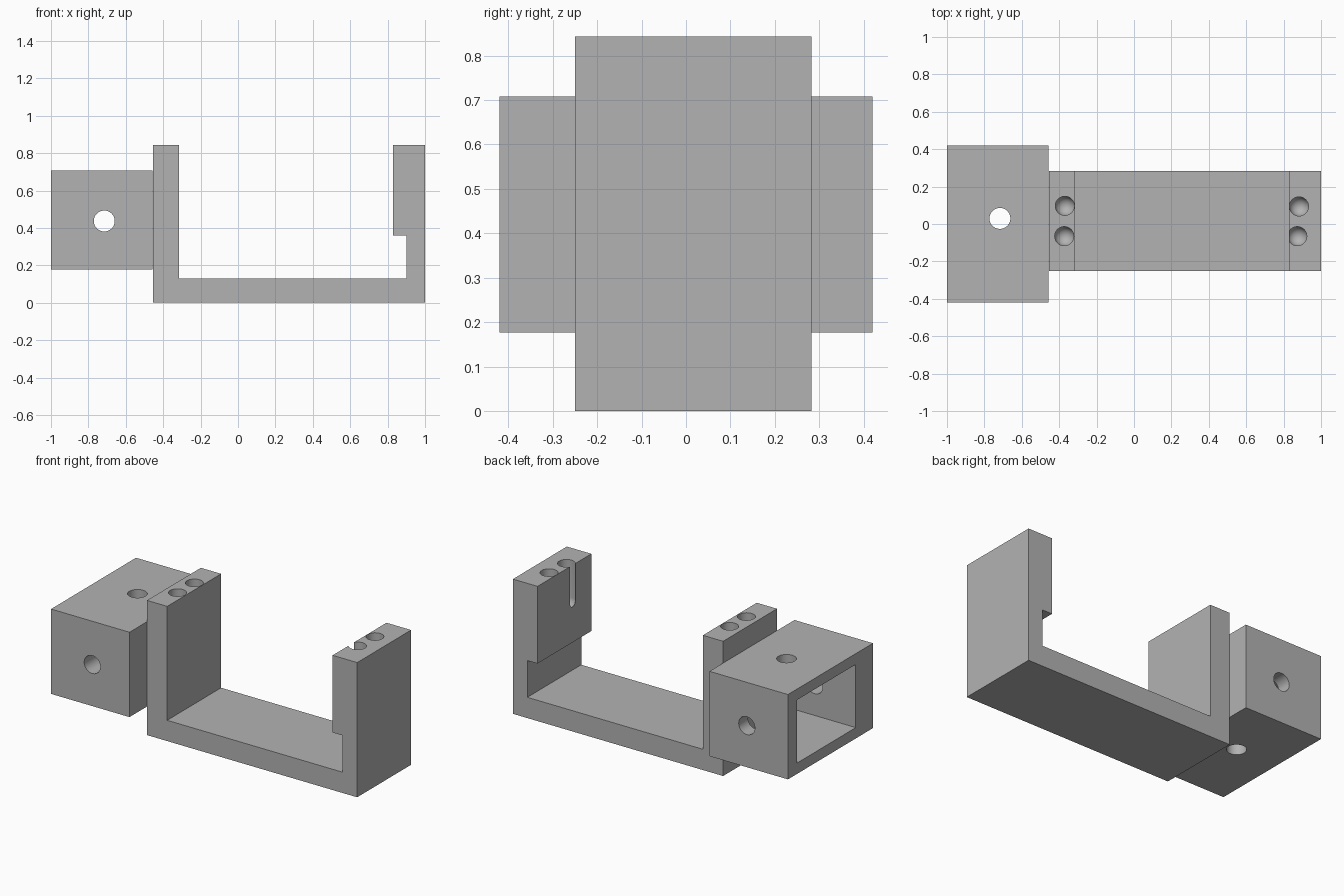
import bpy
import bmesh
import math
from mathutils import Matrix, Vector

cube = bpy.data.objects.get("Cube")
if cube:
    bpy.data.objects.remove(cube, do_unlink=True)

grey = bpy.data.materials.new("plain grey")
grey.use_nodes = True
COLOUR = (0.45, 0.45, 0.45, 1)
grey.diffuse_color = COLOUR
grey.node_tree.nodes["Principled BSDF"].inputs["Base Color"].default_value = COLOUR


def finish(bm, name):
    bmesh.ops.recalc_face_normals(bm, faces=bm.faces)
    mesh = bpy.data.meshes.new(name)
    bm.to_mesh(mesh)
    bm.free()
    mesh.materials.append(grey)
    obj = bpy.data.objects.new(name, mesh)
    bpy.context.collection.objects.link(obj)
    return obj


def block(name, low, high):
    low, high = Vector(low), Vector(high)
    bm = bmesh.new()
    matrix = Matrix.Translation((low + high) / 2) @ Matrix.Diagonal((*(high - low), 1))
    bmesh.ops.create_cube(bm, size=1, matrix=matrix)
    return finish(bm, name)


def rod(name, centre, radius, length, tilt=0):
    bm = bmesh.new()
    matrix = Matrix.Translation(centre) @ Matrix.Rotation(tilt, 4, 'X')
    bmesh.ops.create_cone(bm, cap_ends=True, segments=48, radius1=radius,
                          radius2=radius, depth=length, matrix=matrix)
    return finish(bm, name)


def round_ended_drill(name, centre, radius, length):
    """Vertical drill with a hemispherical tip; centre is the tip sphere's."""
    bm = bmesh.new()
    bmesh.ops.create_uvsphere(bm, u_segments=32, v_segments=16, radius=radius)
    upper = [v for v in bm.verts if v.co.z > radius * 0.01]
    bmesh.ops.delete(bm, geom=upper, context='VERTS')
    rim = [e for e in bm.edges if e.is_boundary]
    new = bmesh.ops.extrude_edge_only(bm, edges=rim)["geom"]
    top = [g for g in new if isinstance(g, bmesh.types.BMVert)]
    bmesh.ops.translate(bm, verts=top, vec=(0, 0, length))
    bmesh.ops.contextual_create(bm, geom=[e for e in bm.edges if e.is_boundary])
    bmesh.ops.translate(bm, verts=bm.verts, vec=centre)
    return finish(bm, name)


def cut(target, cutters):
    bpy.context.view_layer.objects.active = target
    for cutter in cutters:
        cutter.hide_render = True
        mod = target.modifiers.new("cut", 'BOOLEAN')
        mod.operation = 'DIFFERENCE'
        mod.solver = 'EXACT'
        mod.object = cutter
        bpy.ops.object.modifier_apply(modifier=mod.name)
        bpy.data.objects.remove(cutter, do_unlink=True)
    bpy.ops.object.select_all(action='DESELECT')
    target.select_set(True)
    bpy.ops.object.shade_smooth_by_angle(angle=math.radians(30))


# U-shaped bracket: side profile extruded from front to back
FRONT, BACK, TOP = -0.25, 0.283, 0.843
profile = [(-0.455, 0), (1, 0), (1, TOP), (0.83, TOP), (0.83, 0.36), (0.9, 0.36),
           (0.9, 0.13), (-0.315, 0.13), (-0.315, TOP), (-0.455, TOP)]
bm = bmesh.new()
side = bm.faces.new([bm.verts.new((x, FRONT, z)) for x, z in profile])
swept = bmesh.ops.extrude_face_region(bm, geom=[side])["geom"]
bmesh.ops.translate(bm, vec=(0, BACK - FRONT, 0),
                    verts=[g for g in swept if isinstance(g, bmesh.types.BMVert)])
bracket = finish(bm, "bracket")

# Blind holes in the post tops; one breaks through the inner face
spots = [(-0.37, 0.097), (-0.373, -0.065), (0.882, 0.094), (0.873, -0.065)]
cut(bracket, [round_ended_drill("drill", (x, y, 0.61), 0.051, 0.4) for x, y in spots])

# Open-ended box beside the bracket, cross-drilled both ways
box = block("side_box", (-1, -0.42, 0.177), (-0.457, 0.42, 0.708))
cut(box, [
    block("cavity", (-1.1, -0.25, 0.245), (-0.53, 0.33, 0.64)),
    rod("vertical_drill", (-0.717, 0.03, 0.44), 0.056, 1),
    rod("cross_drill", (-0.715, 0, 0.437), 0.056, 2, math.pi / 2),
])
